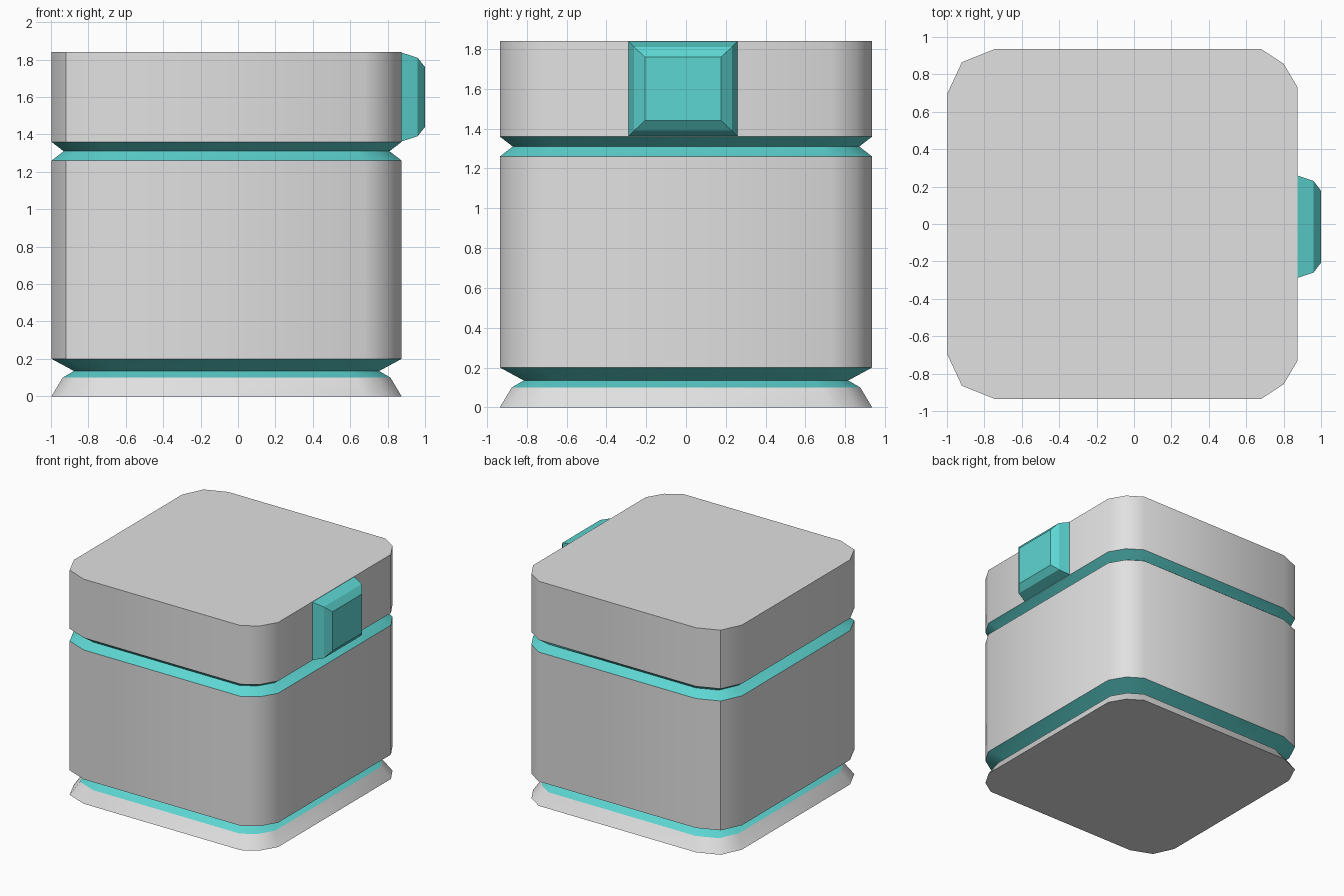
import bpy, bmesh, math

if "Cube" in bpy.data.objects:
    bpy.data.objects.remove(bpy.data.objects["Cube"])


def material(name, rgb):
    m = bpy.data.materials.new(name)
    m.diffuse_color = (*rgb, 1.0)
    m.use_nodes = True
    m.node_tree.nodes["Principled BSDF"].inputs["Base Color"].default_value = m.diffuse_color
    return m


GREY = material("light grey", (0.75, 0.75, 0.75))
TEAL = material("teal", (0.11, 0.67, 0.645))

# Rounded-square outline, counter-clockwise: back half, then mirrored to the front
BACK = [(0.875, 0.73), (0.80, 0.857), (0.68, 0.935),
        (-0.745, 0.935), (-0.92, 0.865), (-0.997, 0.70)]
OUTLINE = BACK + [(x, -y) for x, y in reversed(BACK)]
MID_X, HALF = -0.0615, 0.9355


def loft(name, rings, mat, cap_bottom=False, cap_top=False, smooth=40):
    """Skin a stack of point rings with quads, optionally closing the ends."""
    bm = bmesh.new()
    loops = [[bm.verts.new(p) for p in ring] for ring in rings]
    n = len(loops[0])
    for a, b in zip(loops, loops[1:]):
        for i in range(n):
            j = (i + 1) % n
            bm.faces.new((a[i], a[j], b[j], b[i]))
    if cap_bottom:
        bm.faces.new(loops[0][::-1])
    if cap_top:
        bm.faces.new(loops[-1])
    me = bpy.data.meshes.new(name)
    bm.to_mesh(me)
    bm.free()
    me.materials.append(mat)
    ob = bpy.data.objects.new(name, me)
    bpy.context.collection.objects.link(ob)
    if smooth:
        bpy.ops.object.select_all(action='DESELECT')
        ob.select_set(True)
        bpy.context.view_layer.objects.active = ob
        bpy.ops.object.shade_smooth_by_angle(angle=math.radians(smooth))
    return ob


def layer(z, inset=0.0):
    s = 1 - inset / HALF
    return [(MID_X + (x - MID_X) * s, y * s, z) for x, y in OUTLINE]


def button_ring(x, half_y, half_z):
    cy, cz = -0.015, 1.60
    return [(x, cy + a * half_y, cz + b * half_z)
            for a, b in ((-1, -1), (1, -1), (1, 1), (-1, 1))]


# Flared foot
loft("base", [layer(0), layer(0.10, 0.06)], GREY, cap_bottom=True)
# Lower V-groove
loft("lower_groove", [layer(0.10, 0.06), layer(0.135, 0.12), layer(0.20)], TEAL)
# Main box
loft("body", [layer(0.20), layer(1.26)], GREY)
# Upper V-groove between body and lid
loft("upper_groove", [layer(1.26), layer(1.31, 0.065), layer(1.36)], TEAL)
# Lid
loft("lid", [layer(1.36), layer(1.84)], GREY, cap_top=True)
# Bevelled latch on the right side
loft("latch", [button_ring(0.87, 0.275, 0.239), button_ring(0.96, 0.245, 0.21),
               button_ring(1.0, 0.192, 0.16)], TEAL, cap_top=True, smooth=0)
